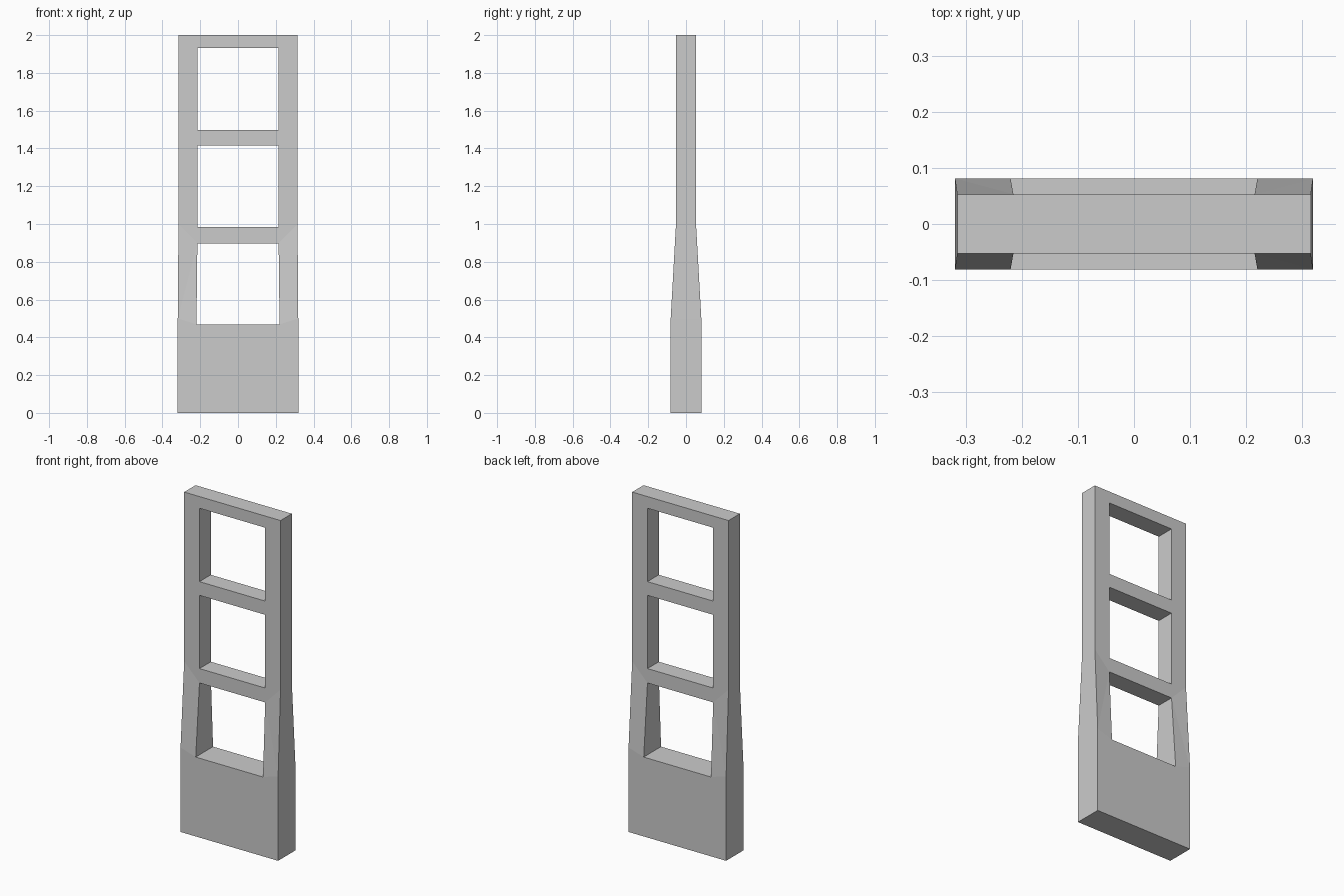
import bpy, bmesh

if "Cube" in bpy.data.objects:
    bpy.data.objects.remove(bpy.data.objects["Cube"])

# Rows from floor to top: outer z, inner z, outer half width, inner half width, half depth
rows = [
    (0.00, 0.000, 0.319, 0.220, 0.081),
    (0.50, 0.469, 0.319, 0.220, 0.081),   # sill of the lower opening
    (1.00, 0.898, 0.315, 0.215, 0.053),   # end of the taper
    (1.10, 0.983, 0.315, 0.215, 0.053),
    (1.416, 1.416, 0.315, 0.215, 0.053),
    (1.497, 1.497, 0.315, 0.215, 0.053),
    (1.931, 1.931, 0.315, 0.215, 0.053),
    (2.00, 2.000, 0.315, 0.215, 0.053),
]
openings = (1, 3, 5)   # row spans left open in the middle column
taper_span = 1

bm = bmesh.new()


def vertex_grid(side):
    """Four columns of vertices for the front (-1) or back (1) skin."""
    return [[bm.verts.new((x, side * d, z)) for x, z in
             ((-xo, zo), (-xi, zi), (xi, zi), (xo, zo))]
            for zo, zi, xo, xi, d in rows]


def skin(grid):
    """Fill the panel skin, leaving the openings free."""
    for r in range(len(rows) - 1):
        for c in range(3):
            if c == 1 and r in openings:
                continue
            a, b = grid[r][c], grid[r][c + 1]
            e, f = grid[r + 1][c + 1], grid[r + 1][c]
            if r != taper_span:
                bm.faces.new((a, b, e, f))
            elif c == 0:      # twisted stile, creased outer-bottom to inner-top
                bm.faces.new((a, b, e))
                bm.faces.new((a, e, f))
            else:
                bm.faces.new((a, b, f))
                bm.faces.new((b, e, f))


# Front and back skins
front, back = vertex_grid(-1), vertex_grid(1)
skin(front)
partner = {v: w for fr, br in zip(front, back) for v, w in zip(fr, br)}

# Outer rim and opening walls along every free edge of the front skin
rim = [tuple(e.verts) for e in bm.edges if e.is_boundary]
skin(back)
for a, b in rim:
    bm.faces.new((a, b, partner[b], partner[a]))

bmesh.ops.recalc_face_normals(bm, faces=bm.faces[:])
mesh = bpy.data.meshes.new("panel_frame")
bm.to_mesh(mesh)
bm.free()
panel = bpy.data.objects.new("panel_frame", mesh)
bpy.context.collection.objects.link(panel)
